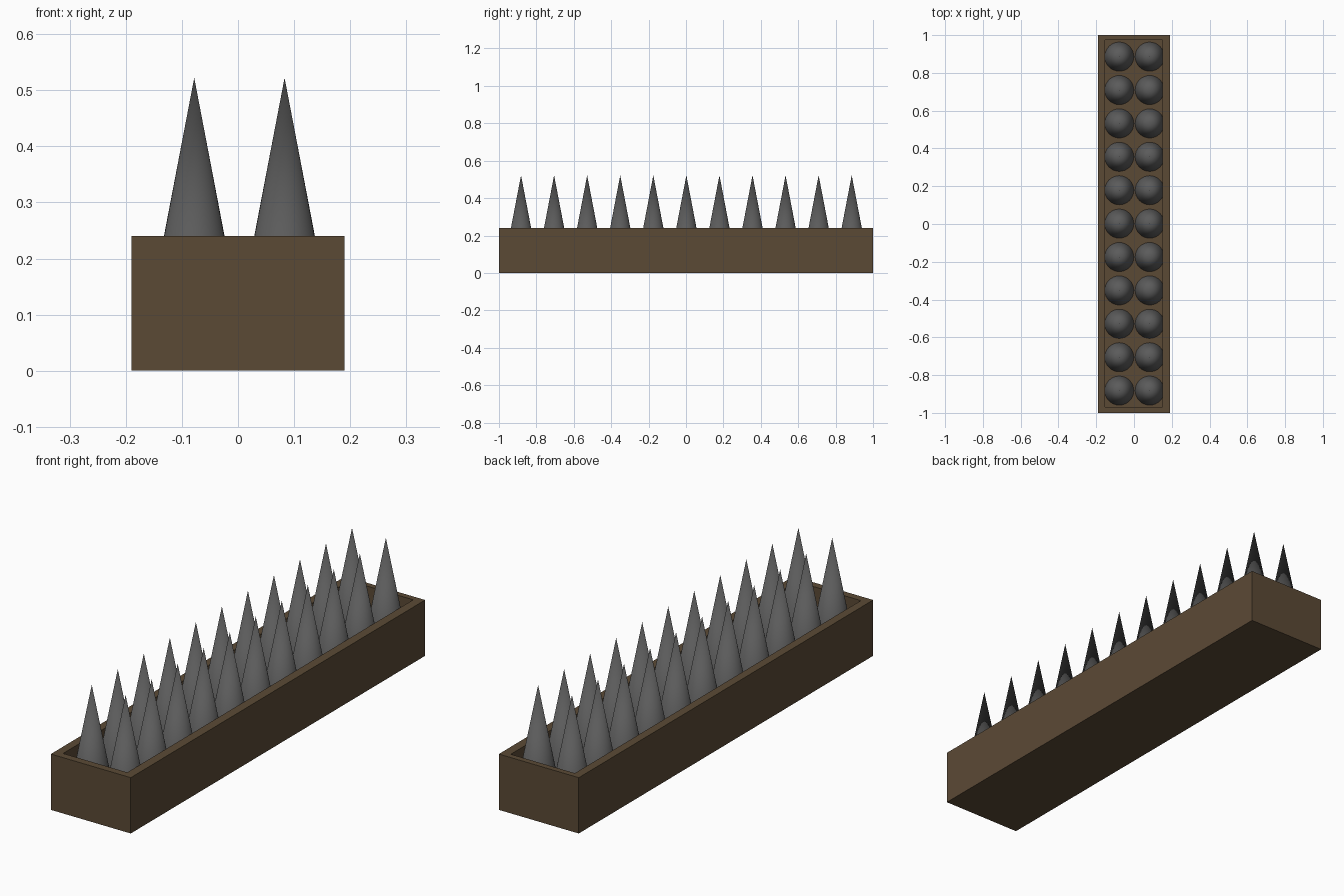
import bpy, bmesh
from mathutils import Vector

if "Cube" in bpy.data.objects:
    bpy.data.objects.remove(bpy.data.objects["Cube"])


def material(name, rgb):
    m = bpy.data.materials.new(name)
    m.diffuse_color = (*rgb, 1)
    m.use_nodes = True
    m.node_tree.nodes["Principled BSDF"].inputs["Base Color"].default_value = m.diffuse_color
    return m


wood = material("brown_wood", (0.105, 0.068, 0.036))
iron = material("dark_iron", (0.105, 0.105, 0.105))

# Open tray: a block whose top face is inset and sunk to form the bed
W, L, H, FLOOR = 0.38, 2.0, 0.24, 0.12
bm = bmesh.new()
bmesh.ops.create_cube(bm, size=1)
for v in bm.verts:
    v.co = Vector((v.co.x * W, v.co.y * L, (v.co.z + 0.5) * H))
top = max(bm.faces, key=lambda f: f.calc_center_median().z)
bmesh.ops.inset_region(bm, faces=[top], thickness=0.03)
for v in top.verts:
    v.co.x = 0.151 if v.co.x > 0 else -0.154
    v.co.y = 0.975 if v.co.y > 0 else -0.968
pit = bmesh.ops.extrude_face_region(bm, geom=[top])
for v in pit["geom"]:
    if isinstance(v, bmesh.types.BMVert):
        v.co.z = FLOOR
if top.is_valid:
    bmesh.ops.delete(bm, geom=[top], context='FACES_ONLY')
bmesh.ops.recalc_face_normals(bm, faces=bm.faces)
mesh = bpy.data.meshes.new("tray")
bm.to_mesh(mesh)
bm.free()
mesh.materials.append(wood)
bpy.context.collection.objects.link(bpy.data.objects.new("tray", mesh))

# Two rows of eleven spikes sharing one cone mesh
TIP, RADIUS, ROWS = 0.522, 0.077, 11
bpy.ops.mesh.primitive_cone_add(vertices=32, radius1=RADIUS, radius2=0, depth=TIP - FLOOR)
first = bpy.context.object
first.data.materials.append(iron)
bpy.ops.object.shade_smooth_by_angle()
for i in range(ROWS):
    for side, x in (("left", -0.078), ("right", 0.083)):
        spike = first.copy()
        spike.name = f"spike_{side}_{i + 1}"
        spike.location = (x, -0.882 + i * 0.1768, (TIP + FLOOR) / 2)
        bpy.context.collection.objects.link(spike)
bpy.data.objects.remove(first)
